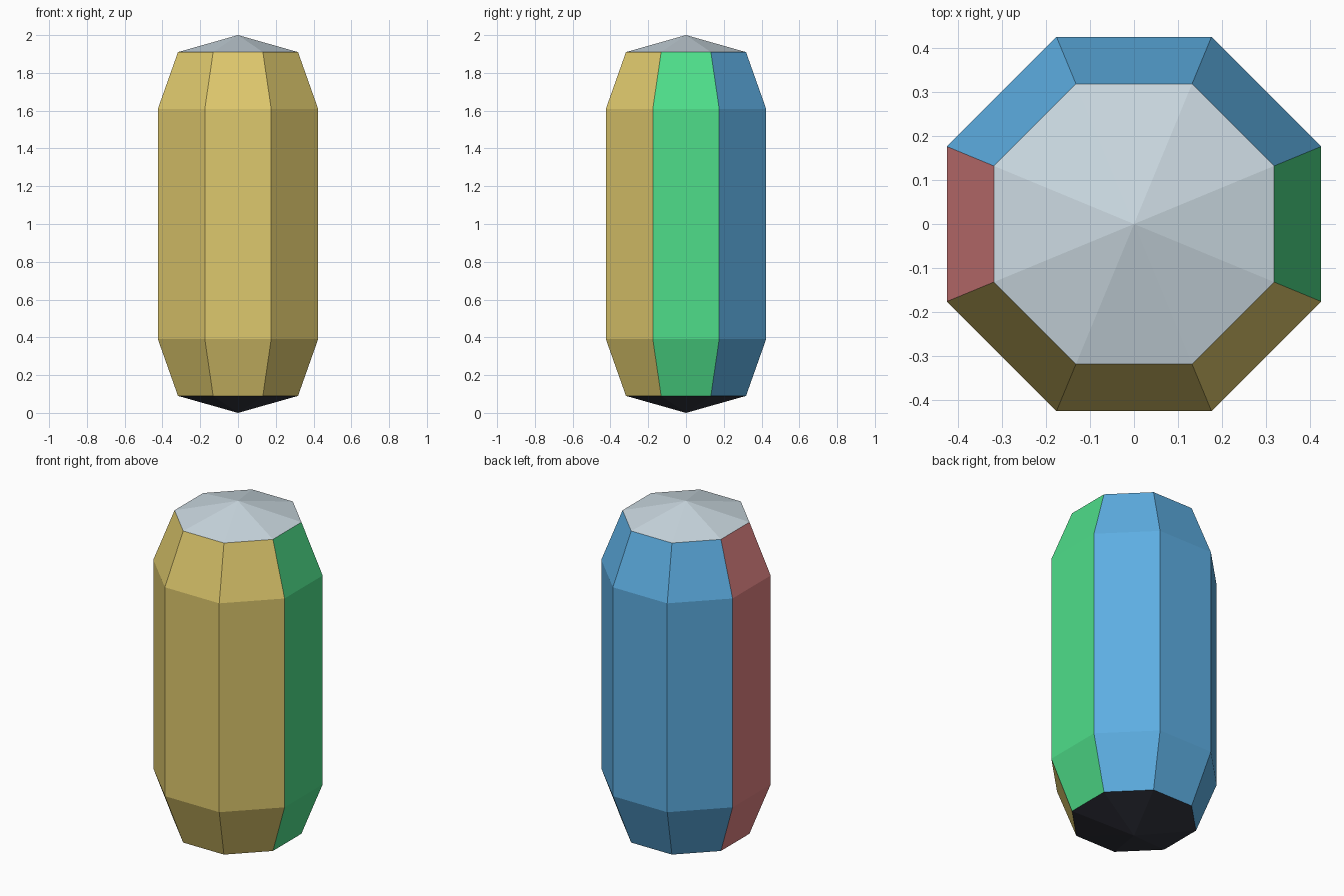
import bpy, bmesh, math

if "Cube" in bpy.data.objects:
    bpy.data.objects.remove(bpy.data.objects["Cube"])


def linear(c):
    c /= 255
    return c / 12.92 if c <= 0.04045 else ((c + 0.055) / 1.055) ** 2.4


def material(name, rgb):
    m = bpy.data.materials.new(name)
    m.diffuse_color = [linear(c) for c in rgb] + [1]
    m.use_nodes = True
    m.node_tree.nodes["Principled BSDF"].inputs["Base Color"].default_value = m.diffuse_color
    return m


SAND, GREEN, BLUE, RED, PALE, DARK = range(6)
materials = [
    material("sand yellow", (222, 200, 109)),
    material("green", (78, 222, 138)),
    material("sky blue", (93, 174, 226)),
    material("soft red", (222, 130, 130)),
    material("pale grey", (203, 217, 225)),
    material("dark slate", (52, 54, 64)),
]

# Eight-sided capsule: rings of (radius, height) between two poles
SIDES = 8
profile = [(0.344, 0.09), (0.459, 0.39), (0.459, 1.61), (0.344, 1.91)]
bm = bmesh.new()
rings = []
for r, z in profile:
    angles = [math.tau * (i + 0.5) / SIDES for i in range(SIDES)]
    rings.append([bm.verts.new((r * math.cos(a), r * math.sin(a), z)) for a in angles])
bottom = bm.verts.new((0, 0, 0))
top = bm.verts.new((0, 0, 2))

for i in range(SIDES):
    j = (i + 1) % SIDES
    for low, high in zip(rings, rings[1:]):
        bm.faces.new((low[i], low[j], high[j], high[i]))
    bm.faces.new((rings[-1][i], rings[-1][j], top))
    bm.faces.new((rings[0][j], rings[0][i], bottom))

# Colour by direction: caps, front three, back three, right and left
bm.normal_update()
for f in bm.faces:
    n = f.normal
    if abs(n.z) > 0.7:
        f.material_index = PALE if n.z > 0 else DARK
    elif abs(n.y) > 0.1:
        f.material_index = SAND if n.y < 0 else BLUE
    else:
        f.material_index = GREEN if n.x > 0 else RED

mesh = bpy.data.meshes.new("capsule_body")
bm.to_mesh(mesh)
bm.free()
for m in materials:
    mesh.materials.append(m)
bpy.context.collection.objects.link(bpy.data.objects.new("capsule_body", mesh))
